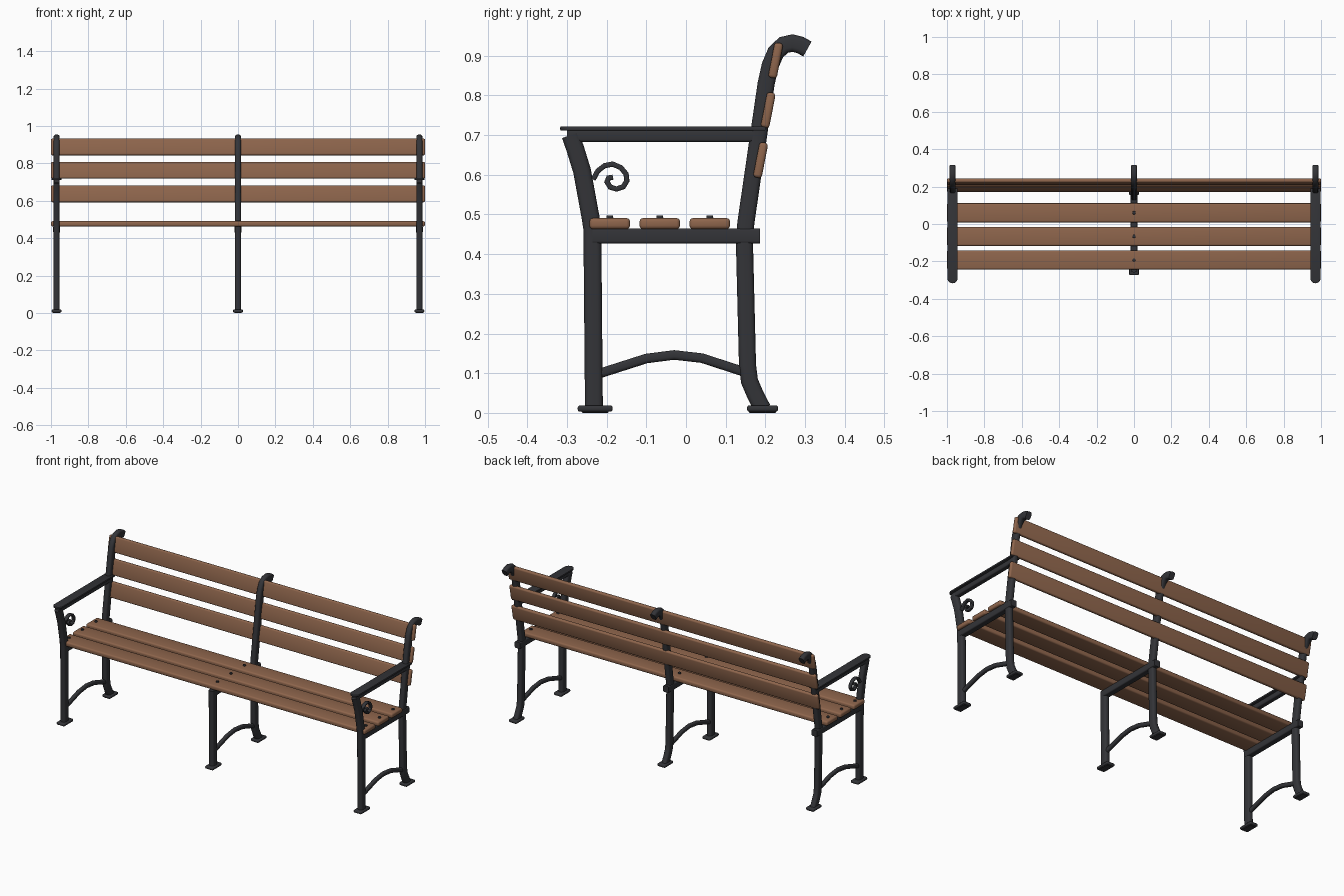
import bpy, bmesh, math
from mathutils import Vector, Matrix

if "Cube" in bpy.data.objects:
    bpy.data.objects.remove(bpy.data.objects["Cube"])


def material(name, rgb):
    m = bpy.data.materials.new(name)
    m.diffuse_color = (*rgb, 1)
    m.use_nodes = True
    m.node_tree.nodes["Principled BSDF"].inputs["Base Color"].default_value = m.diffuse_color
    return m


IRON = material("dark_iron", (0.033, 0.034, 0.039))
WOOD = material("wood", (0.27, 0.13, 0.072))


def finish(bm, name, mat):
    bmesh.ops.recalc_face_normals(bm, faces=bm.faces)
    me = bpy.data.meshes.new(name)
    bm.to_mesh(me)
    bm.free()
    ob = bpy.data.objects.new(name, me)
    bpy.context.collection.objects.link(ob)
    me.materials.append(mat)
    bpy.ops.object.select_all(action='DESELECT')
    ob.select_set(True)
    bpy.context.view_layer.objects.active = ob
    bpy.ops.object.shade_smooth_by_angle(angle=math.radians(35))
    return ob


def rounded_rect(w, d, r, steps=3):
    pts = []
    for i, (sx, sy) in enumerate([(1, 1), (-1, 1), (-1, -1), (1, -1)]):
        for k in range(steps + 1):
            a = math.pi / 2 * (i + k / steps)
            pts.append((sx * (w / 2 - r) + r * math.cos(a),
                        sy * (d / 2 - r) + r * math.sin(a)))
    return pts


def sweep(name, path, w, d, x, r=None):
    """Bar of in-plane width w and x depth d along a (y, z) path."""
    prof = rounded_rect(w, d, r or min(w, d) * 0.36)
    p = [Vector(q) for q in path]
    bm = bmesh.new()
    rings = []
    for i, c in enumerate(p):
        a = (c - p[i - 1]).normalized() if i else (p[1] - c).normalized()
        b = (p[i + 1] - c).normalized() if i < len(p) - 1 else a
        t = (a + b).normalized()
        n = Vector((-t.y, t.x)) / max(t.dot(a), 0.5)
        rings.append([bm.verts.new((x + v, c.x + n.x * u, c.y + n.y * u)) for u, v in prof])
    m = len(prof)
    for r0, r1 in zip(rings, rings[1:]):
        for k in range(m):
            bm.faces.new((r0[k], r0[(k + 1) % m], r1[(k + 1) % m], r1[k]))
    bm.faces.new(rings[0])
    bm.faces.new(rings[-1])
    return finish(bm, name, IRON)


def box(name, size, loc, mat, bevel, tilt=0, segs=3):
    bm = bmesh.new()
    bmesh.ops.create_cube(bm, size=1, matrix=Matrix.Diagonal((*size, 1)))
    bmesh.ops.bevel(bm, geom=bm.edges[:], offset=bevel, segments=segs, profile=0.5, affect='EDGES')
    bm.transform(Matrix.Translation(loc) @ Matrix.Rotation(tilt, 4, 'X'))
    return finish(bm, name, mat)


def arm_plate(x):
    # flat strip with a half-round front end
    w, front, back = 0.0275, -0.317, 0.2
    pts = [(x + w, back), (x - w, back)]
    for k in range(13):
        a = math.pi + math.pi * k / 12
        pts.append((x + w * math.cos(a), front + w + w * math.sin(a)))
    bm = bmesh.new()
    f = bm.faces.new([bm.verts.new((*q, 0.711)) for q in pts])
    ext = bmesh.ops.extrude_face_region(bm, geom=[f])
    top = [v for v in ext['geom'] if isinstance(v, bmesh.types.BMVert)]
    bmesh.ops.translate(bm, verts=top, vec=(0, 0, 0.011))
    edges = [e for e in bm.edges if abs(e.verts[0].co.z - e.verts[1].co.z) < 1e-5]
    bmesh.ops.bevel(bm, geom=edges, offset=0.003, segments=2, profile=0.5, affect='EDGES')
    return finish(bm, "armrest_plate", IRON)


BACK = [(0.193, 0.01), (0.175, 0.045), (0.16, 0.08), (0.155, 0.12), (0.147, 0.44),
        (0.151, 0.48), (0.183, 0.7), (0.202, 0.83), (0.212, 0.875), (0.226, 0.908),
        (0.246, 0.927), (0.268, 0.932), (0.288, 0.927), (0.306, 0.917)]
SEAT_Y = (-0.192, -0.066, 0.06)
SCROLL = [(-0.234, 0.588), (-0.222, 0.61), (-0.205, 0.623), (-0.185, 0.627), (-0.164, 0.618),
          (-0.151, 0.602), (-0.149, 0.585), (-0.158, 0.57), (-0.175, 0.564), (-0.191, 0.569),
          (-0.199, 0.582), (-0.195, 0.592), (-0.184, 0.594)]

# Three iron frames; only the outer two carry arms
for x in (-0.97, 0, 0.97):
    leg = [(-0.232, 0.01), (-0.236, 0.463)]
    if x:
        leg += [(-0.24, 0.49), (-0.262, 0.61), (-0.278, 0.662), (-0.291, 0.7)]
    sweep("front_leg", leg, 0.045, 0.033, x)
    sweep("back_post", BACK, 0.043, 0.032, x)
    sweep("seat_rail", [(-0.235, 0.446), (0.187, 0.446)], 0.038, 0.036, x, 0.006)
    sweep("leg_brace", [(-0.222, 0.098), (-0.1, 0.137), (-0.03, 0.146), (0.04, 0.138), (0.148, 0.103)],
          0.024, 0.022, x)
    for y in (-0.229, 0.193):
        box("foot_plate", (0.052, 0.088 if y < 0 else 0.078, 0.016), (x, y, 0.008 + 0.003), IRON, 0.006)
        box("foot_base", (0.04, 0.068, 0.01), (x, y, 0.005), IRON, 0.002, segs=1)
    for y in SEAT_Y:
        bm = bmesh.new()
        bmesh.ops.create_cone(bm, cap_ends=True, segments=12, radius1=0.01, radius2=0.008, depth=0.012,
                              matrix=Matrix.Translation((x, y, 0.491)))
        finish(bm, "seat_bolt", IRON)
    if x:
        sweep("armrest_bar", [(-0.3, 0.698), (0.19, 0.698)], 0.03, 0.03, x, 0.006)
        arm_plate(x)
        sweep("arm_scroll", SCROLL, 0.013, 0.02, x, 0.004)

# Wooden slats
for y in SEAT_Y:
    box("seat_slat", (2, 0.102, 0.028), (0, y, 0.477), WOOD, 0.009)
for y, z in ((0.188, 0.637), (0.207, 0.763), (0.226, 0.888)):
    box("back_slat", (2, 0.022, 0.09), (0, y, z), WOOD, 0.008, tilt=-math.radians(11))
